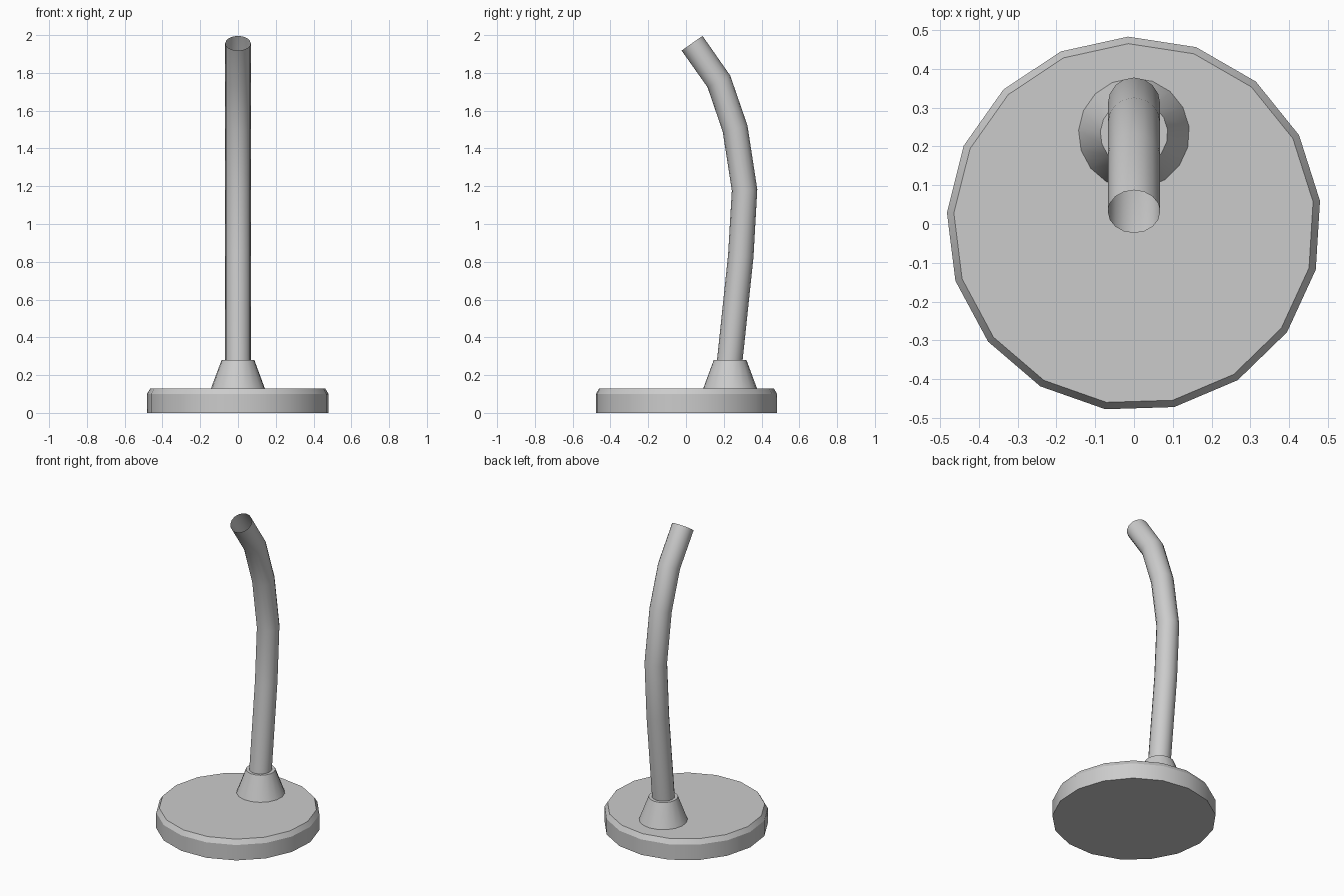
import bpy
import bmesh
from math import cos, sin, tau, radians

if "Cube" in bpy.data.objects:
    bpy.data.objects.remove(bpy.data.objects["Cube"])


def lathe(name, profile, sides, center=(0, 0), phase=0.0, cap_bottom=True):
    """Turn a (radius, z) profile into a closed solid around a vertical axis."""
    bm = bmesh.new()
    rings = []
    for r, z in profile:
        angles = [phase + tau * i / sides for i in range(sides)]
        rings.append([bm.verts.new((center[0] + r * cos(a), center[1] + r * sin(a), z))
                      for a in angles])
    for low, high in zip(rings, rings[1:]):
        for i in range(sides):
            j = (i + 1) % sides
            bm.faces.new((low[i], low[j], high[j], high[i]))
    if cap_bottom:
        bm.faces.new(rings[0][::-1])
    bm.faces.new(rings[-1])
    mesh = bpy.data.meshes.new(name)
    bm.to_mesh(mesh)
    bm.free()
    obj = bpy.data.objects.new(name, mesh)
    bpy.context.collection.objects.link(obj)
    return obj


def smooth(obj):
    bpy.ops.object.select_all(action='DESELECT')
    obj.select_set(True)
    bpy.context.view_layer.objects.active = obj
    bpy.ops.object.shade_smooth_by_angle(angle=radians(30))


# Round base disc with a chamfered top edge
smooth(lathe("base", [(0.483, 0), (0.483, 0.10), (0.465, 0.13)], 17, phase=radians(91.8)))

# Conical collar that holds the stem
smooth(lathe("collar", [(0.143, 0.13), (0.087, 0.28)], 17, center=(0, 0.233),
             phase=radians(91.8), cap_bottom=False))

# Bent, open-ended tube
path = [(0.222, 0.20), (0.232, 0.28), (0.29, 0.83), (0.31, 1.18),
        (0.26, 1.505), (0.174, 1.755), (0.032, 1.957)]
curve = bpy.data.curves.new("stem", 'CURVE')
curve.dimensions = '3D'
curve.bevel_depth = 0.0675
curve.bevel_resolution = 6
spline = curve.splines.new('POLY')
spline.points.add(len(path) - 1)
for point, (y, z) in zip(spline.points, path):
    point.co = (0, y, z, 1)
stem = bpy.data.objects.new("stem", curve)
bpy.context.collection.objects.link(stem)
bpy.ops.object.select_all(action='DESELECT')
stem.select_set(True)
bpy.context.view_layer.objects.active = stem
bpy.ops.object.convert(target='MESH')
smooth(bpy.context.view_layer.objects.active)
